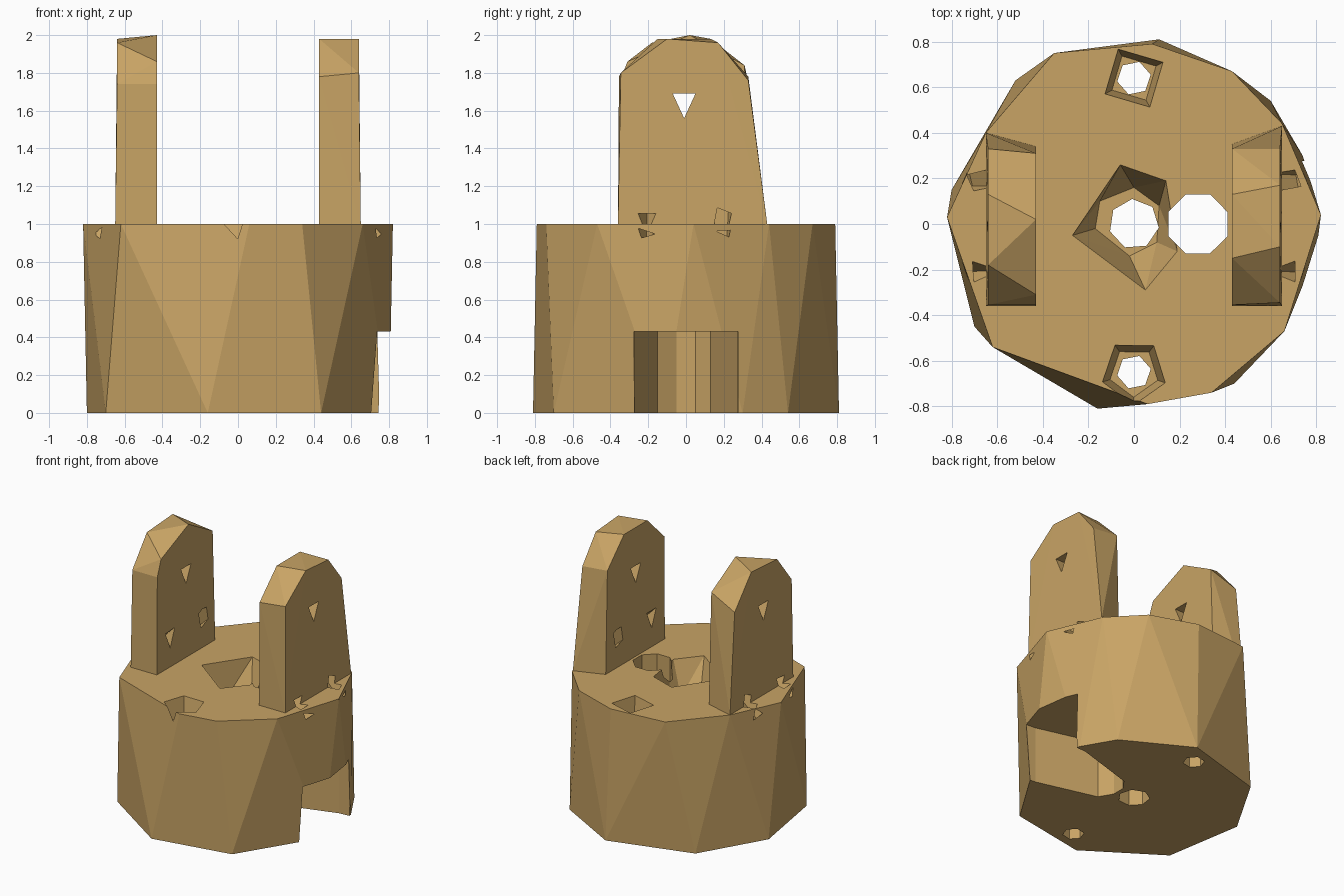
import bpy, bmesh, math
from mathutils import Vector

if "Cube" in bpy.data.objects:
    bpy.data.objects.remove(bpy.data.objects["Cube"])

mat = bpy.data.materials.new("tan")
mat.diffuse_color = (0.58, 0.37, 0.13, 1)
mat.use_nodes = True
mat.node_tree.nodes["Principled BSDF"].inputs["Base Color"].default_value = mat.diffuse_color


def hull(name, points):
    """Flat-faced convex solid around the given points."""
    bm = bmesh.new()
    for p in points:
        bm.verts.new(p)
    res = bmesh.ops.convex_hull(bm, input=bm.verts[:])
    junk = [g for g in res["geom_interior"] if isinstance(g, bmesh.types.BMVert)]
    bmesh.ops.delete(bm, geom=junk, context='VERTS')
    bmesh.ops.dissolve_limit(bm, angle_limit=0.003, verts=bm.verts[:], edges=bm.edges[:])
    bmesh.ops.recalc_face_normals(bm, faces=bm.faces[:])
    me = bpy.data.meshes.new(name)
    bm.to_mesh(me)
    bm.free()
    me.materials.append(mat)
    ob = bpy.data.objects.new(name, me)
    bpy.context.collection.objects.link(ob)
    return ob


def flat(poly, z):
    return [(x, y, z) for x, y in poly]


def tube(a, b, ra, rb, n, turn=0.0):
    """Tapered n-sided rod cutter from a to b."""
    a, b = Vector(a), Vector(b)
    q = (b - a).to_track_quat('Z', 'Y')
    pts = []
    for c, r in ((a, ra), (b, rb)):
        for i in range(n):
            t = turn + 2 * math.pi * i / n
            pts.append(c + q @ Vector((r * math.cos(t), r * math.sin(t), 0)))
    return hull("cutter", pts)


def cut(target, cutter):
    cutter.hide_render = True
    m = target.modifiers.new("cut", 'BOOLEAN')
    m.operation, m.solver, m.object = 'DIFFERENCE', 'EXACT', cutter
    bpy.context.view_layer.objects.active = target
    bpy.ops.object.modifier_apply(modifier=m.name)
    bpy.data.objects.remove(cutter)


# Faceted drum body
top = [(-.82, .03), (-.62, -.54), (.06, -.79), (.34, -.74), (.66, -.47), (.82, .04),
       (.65, .44), (.43, .67), (.08, .79), (-.35, .75), (-.65, .40)]
bottom = [(-.80, .15), (-.70, -.45), (-.16, -.81), (.44, -.70), (.80, -.12),
          (.74, .30), (.60, .54), (.11, .81), (-.52, .63)]
body = hull("drum_body", flat(top, 1) + flat(bottom, 0))

# Tapering side slot
slot = [(.95, -.29), (.66, -.27), (.20, -.15), (.14, -.05),
        (.14, .05), (.20, .13), (.66, .27), (.95, .29)]
cut(body, hull("cutter", flat(slot, -.1) + flat(slot, .43)))

# Central bowl with through hole, and the hole down into the slot
rim = [(-.27, -.05), (-.06, .26), (.14, .19), (.19, -.12), (.05, -.29)]
floor = [(-.17, -.02), (-.15, .10), (0, .16), (.11, .08), (.10, -.08), (-.02, -.14)]
cut(body, hull("cutter", flat(rim, 1.001) + flat(floor, .75)))
cut(body, tube((0, 0, -.1), (0, 0, .9), .11, .11, 7, .3))
cut(body, tube((.28, 0, .3), (.28, 0, 1.1), .14, .14, 8, .39))

# Front and back bolt holes with recessed heads
for y, n, turn in ((.64, 4, .5), (-.65, 5, .3)):
    cut(body, tube((0, y, .86), (0, y, 1.001), .11, .145, n, turn))
    cut(body, tube((0, y, -.1), (0, y, .95), .075, .075, 6, .2))

# Upright ears: inner and outer outlines in (y, z)
ears = {
    "left_ear": (-1,
        [(-.36, 1), (-.355, 1.74), (-.31, 1.86), (.02, 2.0), (.31, 1.84), (.34, 1)],
        [(-.36, 1), (-.355, 1.74), (-.18, 1.96), (.13, 1.98), (.33, 1.75), (.40, 1)]),
    "right_ear": (1,
        [(-.36, 1), (-.355, 1.78), (-.15, 1.98), (.13, 1.98), (.33, 1.78), (.35, 1)],
        [(-.36, 1), (-.345, 1.80), (-.10, 1.98), (.17, 1.96), (.33, 1.76), (.43, 1)]),
}
for name, (s, inner, outer) in ears.items():
    ear = hull(name, [(s * .43, y, z) for y, z in inner] +
               [(s * (.64 if z > 1 else .65), y, z) for y, z in outer])
    # Triangular pivot hole
    tri = [(-.07, 1.69), (.05, 1.69), (-.01, 1.56)]
    cut(ear, hull("cutter", [(s * x, y, z) for x in (.3, .8) for y, z in tri]))
    # Slanted holes from the inner face down to the deck
    for y, n in ((-.2, 3), (.2, 4)):
        for part in (ear, body):
            cut(part, tube((s * .40, y, 1.26), (s * .74, y - .01, .93), .065, .05, n, .5))
